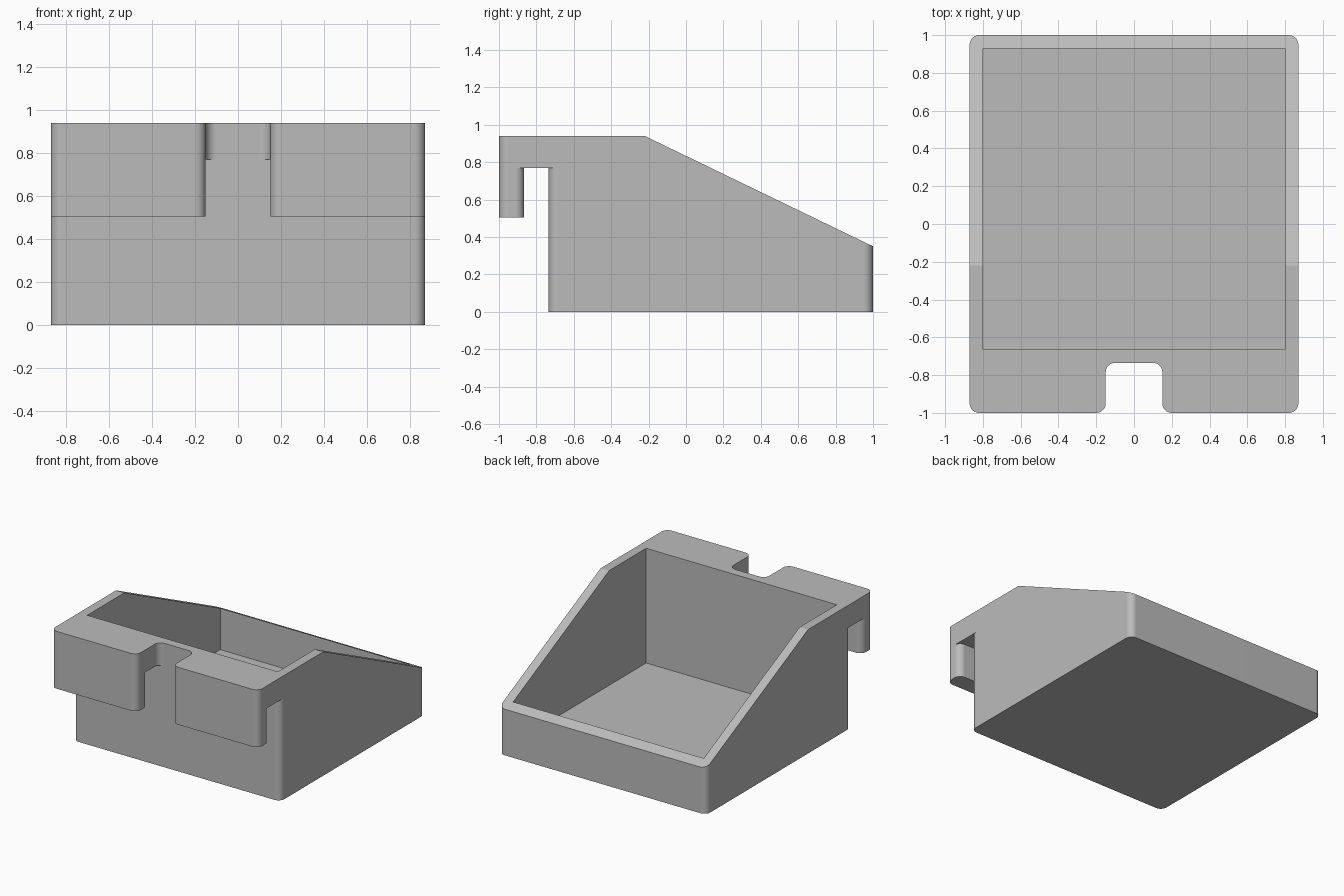
import bpy, bmesh, math
from mathutils import Vector

cube = bpy.data.objects.get("Cube")
if cube:
    bpy.data.objects.remove(cube, do_unlink=True)

HALF_W, FRONT, BACK = 0.87, -1.0, 1.0
BODY_FRONT, HOOK_BACK, NOTCH = -0.735, -0.865, 0.15
TOP, SLOT_TOP, HOOK_BOTTOM = 0.94, 0.77, 0.505
WALL, RADIUS, STEPS = 0.07, 0.05, 8

grey = bpy.data.materials.new("plain grey")
grey.use_nodes = True
colour = (0.5, 0.5, 0.5, 1)
grey.diffuse_color = colour
grey.node_tree.nodes["Principled BSDF"].inputs["Base Color"].default_value = colour


def rounded(corners, r=RADIUS):
    """Replace each square corner of an outline with an arc."""
    pts = [Vector(c) for c in corners]
    out = []
    for i, p in enumerate(pts):
        a = (pts[i - 1] - p).normalized()
        b = (pts[(i + 1) % len(pts)] - p).normalized()
        centre = p + r * (a + b)
        for k in range(STEPS + 1):
            t = math.pi / 2 * k / STEPS
            out.append(centre - r * (b * math.cos(t) + a * math.sin(t)))
    return out


def rect(x0, x1, y0, y1):
    return [(x0, y0), (x1, y0), (x1, y1), (x0, y1)]


def prism(name, outline, low, high, along_x=False):
    """Extrude an outline up z, or a side profile (y, z) along x."""
    bm = bmesh.new()
    place = (lambda p: (low, p[0], p[1])) if along_x else (lambda p: (p[0], p[1], low))
    face = bm.faces.new([bm.verts.new(place(p)) for p in outline])
    new = bmesh.ops.extrude_face_region(bm, geom=[face])["geom"]
    step = Vector((high - low, 0, 0) if along_x else (0, 0, high - low))
    bmesh.ops.translate(bm, vec=step, verts=[v for v in new if isinstance(v, bmesh.types.BMVert)])
    bmesh.ops.recalc_face_normals(bm, faces=bm.faces)
    mesh = bpy.data.meshes.new(name)
    bm.to_mesh(mesh)
    bm.free()
    mesh.materials.append(grey)
    obj = bpy.data.objects.new(name, mesh)
    bpy.context.collection.objects.link(obj)
    return obj


def combine(target, other, operation):
    mod = target.modifiers.new(other.name, "BOOLEAN")
    mod.operation, mod.solver, mod.object = operation, "EXACT", other
    bpy.context.view_layer.objects.active = target
    bpy.ops.object.modifier_apply(modifier=mod.name)
    bpy.data.objects.remove(other, do_unlink=True)


# Lower body and the notched upper part that overhangs the front
bin_body = prism("hanging_bin", rounded(rect(-HALF_W, HALF_W, BODY_FRONT, BACK)), 0, SLOT_TOP)
upper_outline = [(-HALF_W, FRONT), (-NOTCH, FRONT), (-NOTCH, BODY_FRONT), (NOTCH, BODY_FRONT),
                 (NOTCH, FRONT), (HALF_W, FRONT), (HALF_W, BACK), (-HALF_W, BACK)]
combine(bin_body, prism("upper_part", rounded(upper_outline), SLOT_TOP, TOP), "UNION")

# Two hooks hanging from the overhang
for x0, x1 in ((-HALF_W, -NOTCH), (NOTCH, HALF_W)):
    hook = prism("hook", rounded(rect(x0, x1, FRONT, HOOK_BACK)), HOOK_BOTTOM, SLOT_TOP)
    combine(bin_body, hook, "UNION")

# Open compartment
cavity = prism("cavity_cutter", rect(-HALF_W + WALL, HALF_W - WALL, BODY_FRONT + WALL, BACK - WALL),
               WALL, TOP + 0.2)
combine(bin_body, cavity, "DIFFERENCE")

# Sloping rim towards the low back wall
slope_start, low_wall = -0.22, 0.35
slope = (low_wall - TOP) / (BACK - slope_start)
ends = [(y, TOP + slope * (y - slope_start)) for y in (slope_start - 0.2, BACK + 0.2)]
wedge = prism("slope_cutter", ends + [(ends[1][0], 1.3), (ends[0][0], 1.3)], -1, 1, along_x=True)
combine(bin_body, wedge, "DIFFERENCE")

# Merge flat neighbours, then smooth only the rounded corners
bm = bmesh.new()
bm.from_mesh(bin_body.data)
bmesh.ops.remove_doubles(bm, verts=bm.verts, dist=0.0001)
bmesh.ops.dissolve_limit(bm, angle_limit=math.radians(1), verts=bm.verts, edges=bm.edges)
bm.to_mesh(bin_body.data)
bm.free()
bpy.ops.object.select_all(action="DESELECT")
bin_body.select_set(True)
bpy.context.view_layer.objects.active = bin_body
bpy.ops.object.shade_smooth_by_angle(angle=math.radians(22))
weighted = bin_body.modifiers.new("even_shading", "WEIGHTED_NORMAL")
weighted.keep_sharp = True
